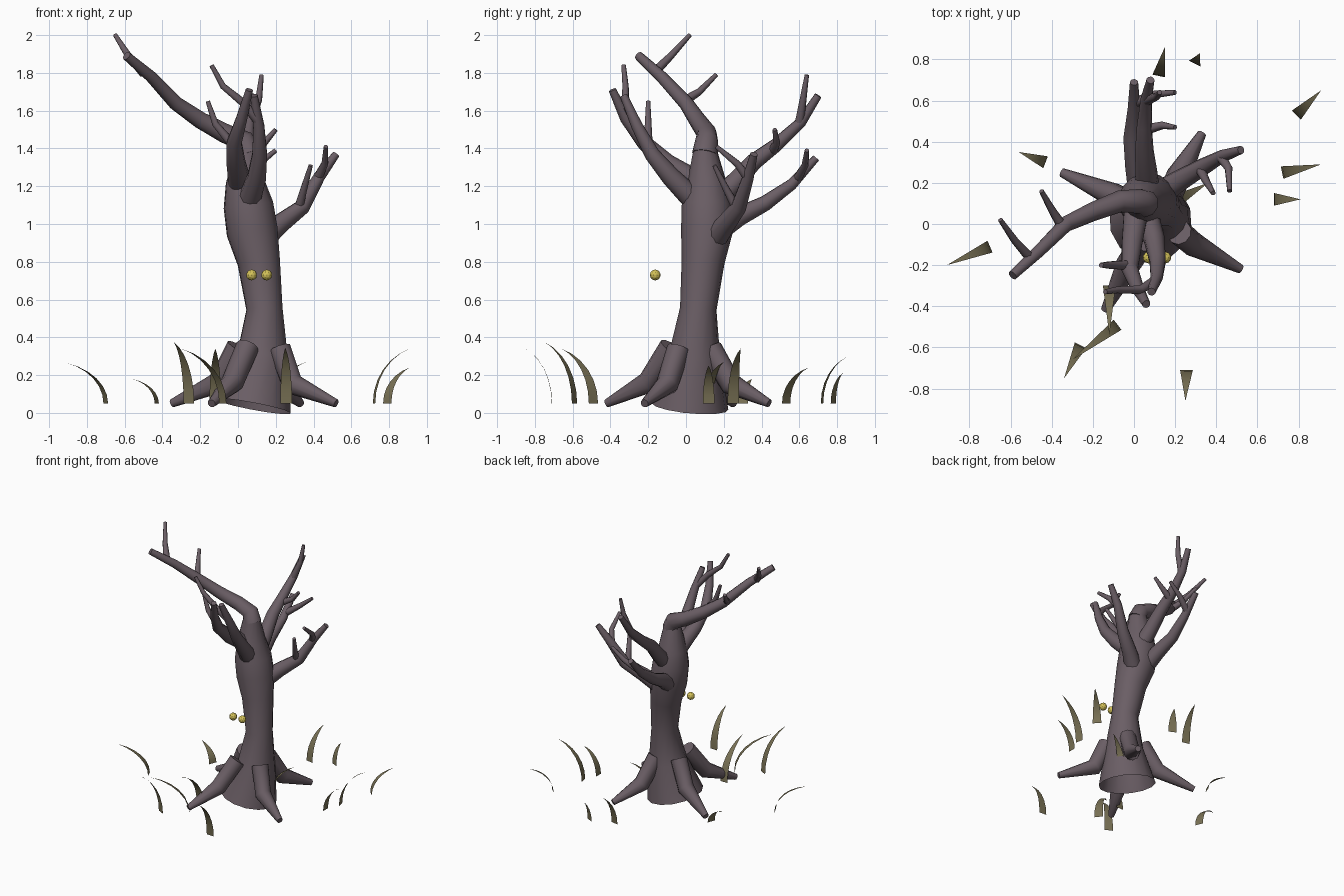
import bpy, bmesh, math
from mathutils import Vector

cube = bpy.data.objects.get("Cube")
if cube:
    bpy.data.objects.remove(cube)


def material(name, color):
    m = bpy.data.materials.new(name)
    m.use_nodes = True
    m.diffuse_color = (*color, 1)
    bsdf = m.node_tree.nodes["Principled BSDF"]
    bsdf.inputs["Base Color"].default_value = (*color, 1)
    bsdf.inputs["Roughness"].default_value = 0.9
    return m


BARK = material("bark", (0.145, 0.112, 0.13))
GRASS = material("dry grass", (0.19, 0.165, 0.09))
EYE = material("yellow eye", (0.66, 0.54, 0.1))


def finish(name, bm, mat, smooth=True):
    mesh = bpy.data.meshes.new(name)
    bm.to_mesh(mesh)
    bm.free()
    mesh.materials.append(mat)
    ob = bpy.data.objects.new(name, mesh)
    bpy.context.collection.objects.link(ob)
    if smooth:
        bpy.ops.object.select_all(action='DESELECT')
        ob.select_set(True)
        bpy.context.view_layer.objects.active = ob
        bpy.ops.object.shade_smooth_by_angle(angle=math.radians(62))


def limb(name, points, radii, sides=10, cap_start=True):
    """Sweep a round, tapering section along a path."""
    pts = [Vector(p) for p in points]
    bm = bmesh.new()
    rings, side = [], Vector((1, 0.3, 0.1))
    for i, p in enumerate(pts):
        ahead = (pts[min(i + 1, len(pts) - 1)] - p).normalized()
        behind = (p - pts[max(i - 1, 0)]).normalized()
        axis = (ahead + behind).normalized()
        side = (side - axis * side.dot(axis)).normalized()
        other = axis.cross(side)
        ring = []
        for k in range(sides):
            a = math.tau * k / sides
            ring.append(bm.verts.new(p + radii[i] * (side * math.cos(a) + other * math.sin(a))))
        rings.append(ring)
    for low, high in zip(rings, rings[1:]):
        for k in range(sides):
            n = (k + 1) % sides
            bm.faces.new((low[k], low[n], high[n], high[k]))
    bm.faces.new(rings[-1])
    if cap_start:
        bm.faces.new(rings[0][::-1])
    finish(name, bm, BARK)


def taper(start, end, count):
    return [start + (end - start) * i / (count - 1) for i in range(count)]


# Trunk, open underneath
limb("trunk",
     [(0.08, 0.02, 0.035), (0.13, 0.045, 0.3), (0.14, 0.065, 0.55), (0.11, 0.09, 0.8),
      (0.075, 0.11, 0.96), (0.055, 0.11, 1.1), (0.04, 0.11, 1.22), (0.05, 0.1, 1.41)],
     [0.205, 0.137, 0.097, 0.114, 0.137, 0.133, 0.105, 0.058], 14, False)

# Main branches: path, first radius, last radius
branches = {
    "crown_branch": ([(0.055, 0.1, 1.37), (0.03, 0.11, 1.44), (-0.07, 0.11, 1.48), (-0.2, 0.06, 1.55),
                      (-0.33, 0, 1.64), (-0.46, -0.13, 1.78), (-0.59, -0.25, 1.89)], 0.068, 0.024),
    "front_right_branch": ([(0.01, 0.06, 1.22), (-0.01, -0.1, 1.32), (-0.02, -0.22, 1.43),
                            (0.02, -0.32, 1.56), (0.06, -0.39, 1.71)], 0.062, 0.02),
    "front_left_branch": ([(0.06, 0.04, 1.13), (0.1, -0.08, 1.25), (0.115, -0.18, 1.37),
                           (0.11, -0.26, 1.52), (0.085, -0.33, 1.68)], 0.062, 0.02),
    "upper_back_branch": ([(0.07, 0.12, 1.08), (0.06, 0.25, 1.21), (0.05, 0.36, 1.33), (0.05, 0.48, 1.42),
                           (0.06, 0.61, 1.54), (0.08, 0.7, 1.68)], 0.062, 0.02),
    "lower_back_branch": ([(0.04, 0.12, 0.93), (0.01, 0.28, 1.04), (-0.01, 0.42, 1.11),
                           (0, 0.56, 1.21), (0, 0.69, 1.35)], 0.064, 0.02),
    "left_branch": ([(0.13, 0.15, 0.92), (0.22, 0.21, 1.0), (0.34, 0.28, 1.09),
                     (0.43, 0.33, 1.25), (0.52, 0.36, 1.37)], 0.064, 0.02),
}
for name, (path, r0, r1) in branches.items():
    limb(name, path, taper(r0, r1, len(path)))

# Twigs growing off the branches
twigs = {
    "crown_tip_twig": [(-0.5, -0.17, 1.8), (-0.58, -0.08, 1.89), (-0.65, 0.02, 2.0)],
    "crown_mid_twig": [(-0.35, -0.01, 1.65), (-0.4, 0.07, 1.7), (-0.45, 0.16, 1.79)],
    "front_right_twig": [(-0.02, -0.2, 1.41), (-0.12, -0.2, 1.53), (-0.16, -0.2, 1.65)],
    "front_left_twig": [(0.11, -0.27, 1.54), (0.03, -0.32, 1.64), (-0.08, -0.32, 1.73), (-0.14, -0.33, 1.84)],
    "upper_back_twig": [(0.06, 0.46, 1.39), (0.14, 0.48, 1.43), (0.2, 0.47, 1.5)],
    "upper_back_tip_twig": [(0.06, 0.6, 1.53), (0.11, 0.62, 1.66), (0.125, 0.64, 1.79)],
    "lower_back_twig": [(0, 0.59, 1.24), (0.1, 0.63, 1.31), (0.2, 0.64, 1.39)],
    "left_tip_twig": [(0.42, 0.33, 1.24), (0.46, 0.27, 1.32), (0.465, 0.16, 1.41)],
    "left_mid_twig": [(0.32, 0.27, 1.08), (0.35, 0.21, 1.19), (0.385, 0.15, 1.31)],
}
for name, path in twigs.items():
    limb(name, path, taper(0.026, 0.012, len(path)), 8)

# Roots leaning on the foot of the trunk
roots = {
    "right_root": [(0.0, 0.09, 0.35), (-0.1, 0.14, 0.16), (-0.35, 0.25, 0.05)],
    "front_root": [(0.05, -0.08, 0.35), (-0.03, -0.2, 0.16), (-0.14, -0.42, 0.05)],
    "left_root": [(0.22, -0.04, 0.34), (0.29, -0.1, 0.15), (0.52, -0.22, 0.05)],
    "back_root": [(0.17, 0.13, 0.34), (0.22, 0.24, 0.15), (0.33, 0.44, 0.05)],
}
for name, path in roots.items():
    limb(name, path, [0.062, 0.06, 0.022])


# Grass blades: base x, base y, tip x, tip y, tip height
def blade(name, bx, by, tx, ty, top):
    base, lean = Vector((bx, by, 0.05)), Vector((tx - bx, ty - by, 0))
    across = Vector((-lean.y, lean.x, 0)).normalized() * 0.031
    bend = math.pi * 0.4
    bm = bmesh.new()
    previous = None
    steps = 6
    for i in range(steps):
        a = bend * i / steps
        reach = (1 - math.cos(a)) / (1 - math.cos(bend))
        mid = base + lean * reach
        mid.z += (top - 0.05) * math.sin(a) / math.sin(bend)
        pair = [bm.verts.new(mid + across * s * (1 - reach)) for s in (-1, 1)]
        if previous:
            bm.faces.new((previous[1], previous[0], pair[0], pair[1]))
        previous = pair
    tip = bm.verts.new((tx, ty, top))
    bm.faces.new((previous[1], previous[0], tip))
    finish(name, bm, GRASS)


blades = [
    (-0.7, -0.11, -0.91, -0.2, 0.265), (-0.43, 0.3, -0.56, 0.35, 0.18),
    (-0.08, -0.49, -0.3, -0.66, 0.34), (-0.26, -0.59, -0.34, -0.75, 0.375),
    (-0.12, -0.3, -0.12, -0.54, 0.34), (0.255, -0.71, 0.25, -0.86, 0.345),
    (0.12, 0.72, 0.15, 0.86, 0.3), (0.295, 0.78, 0.32, 0.83, 0.21),
    (0.79, 0.53, 0.91, 0.65, 0.24), (0.72, 0.25, 0.91, 0.29, 0.34),
    (0.68, 0.12, 0.81, 0.12, 0.25), (0.21, 0.115, 0.36, 0.2, 0.27),
]
for i, b in enumerate(blades):
    blade(f"grass_blade_{i + 1}", *b)

# Eyes hovering before the trunk
for name, x in (("right_eye", 0.072), ("left_eye", 0.152)):
    bm = bmesh.new()
    bmesh.ops.create_icosphere(bm, subdivisions=2, radius=0.029)
    bmesh.ops.translate(bm, verts=bm.verts, vec=(x, -0.163, 0.73))
    finish(name, bm, EYE, False)
